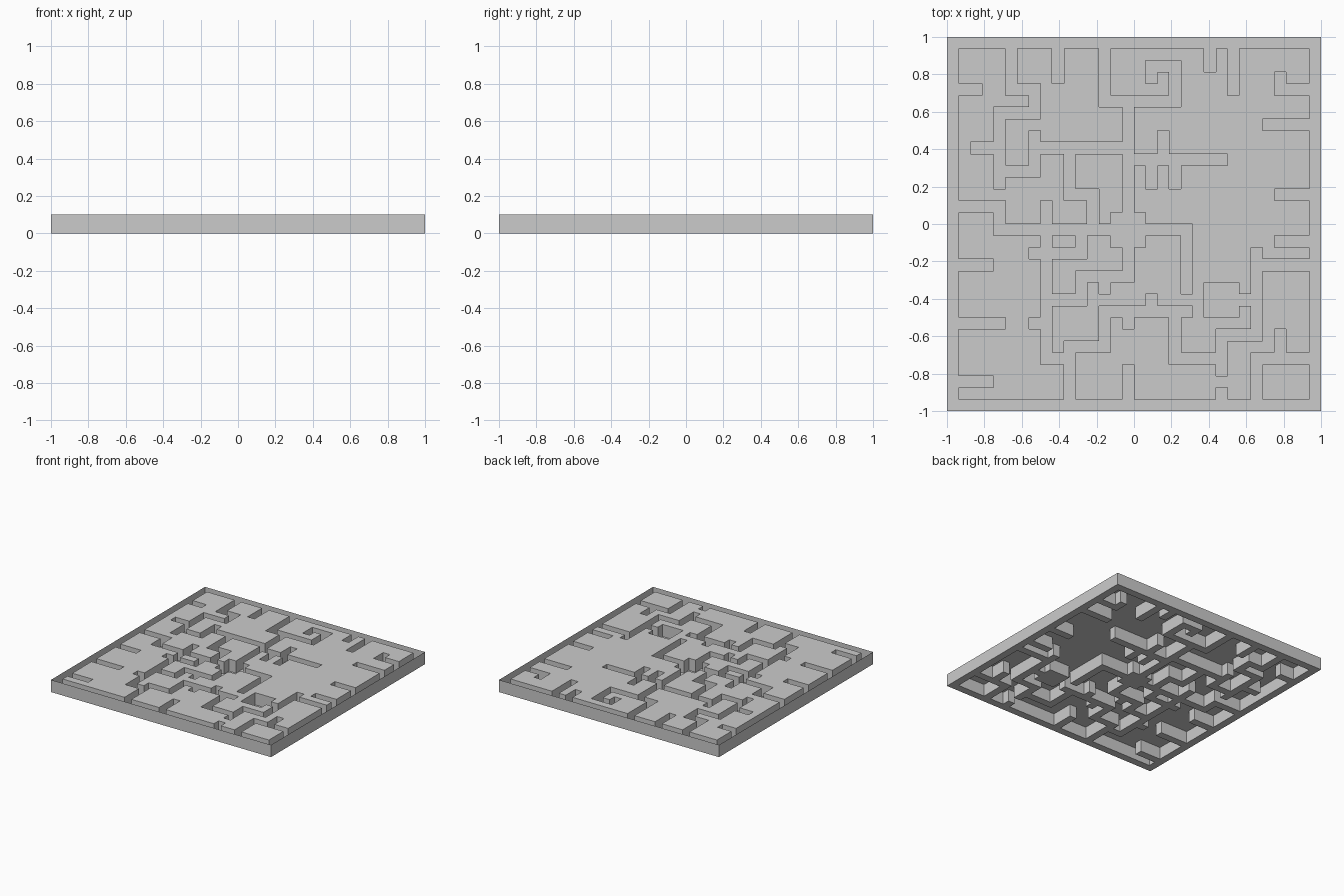
import bpy, bmesh

if "Cube" in bpy.data.objects:
    bpy.data.objects.remove(bpy.data.objects["Cube"])

N = 32            # cells per side
S = 2.0 / N       # cell size
H = 0.1           # block height above the corridor floor

# Winding corridors, as (column, row) corner cells counted from the back left
west = [
    [(5, 0), (5, 4), (7, 4), (7, 6), (4, 6), (4, 12)],
    [(4, 11), (7, 11), (7, 8)],
    [(7, 9), (15, 9)],
    [(10, 9), (10, 13), (12, 13), (12, 16)],
    [(0, 14), (4, 14), (4, 16), (20, 16), (20, 21)],
    [(15, 16), (15, 20), (11, 20), (11, 22), (8, 22)],
    [(7, 18), (11, 18), (11, 16)],
    [(8, 14), (8, 27), (10, 27), (10, 31)],
]
east = [
    [(13, 0), (13, 5), (19, 5), (19, 2), (17, 2), (17, 3)],
    [(15, 5), (15, 16)],
    [(15, 10), (23, 10)],
    [(10, 27), (10, 26), (13, 26), (13, 23), (20, 23)],
    [(19, 23), (19, 27), (23, 27), (23, 25), (26, 25), (26, 18)],
    [(26, 19), (31, 19)],
    [(31, 27), (26, 27), (26, 31)],
    [(31, 4), (28, 4), (28, 3)],
    [(22, 22), (26, 22)],
]
# Dead ends: short spurs, first from the outer ring, then inside
spurs = [
    [(9, 0), (9, 3)], [(22, 0), (22, 2)], [(24, 0), (24, 4)],
    [(31, 7), (27, 7)], [(31, 13), (28, 13)], [(31, 17), (28, 17)],
    [(15, 31), (15, 28)], [(23, 31), (23, 30)],
    [(0, 4), (2, 4)], [(0, 19), (3, 19)], [(0, 24), (4, 24)], [(0, 29), (3, 29)],
    [(2, 9), (4, 9)], [(18, 8), (18, 10)], [(17, 10), (17, 12)], [(19, 10), (19, 12)],
    [(13, 20), (13, 21)], [(7, 24), (8, 24)], [(17, 22), (17, 23)],
    [(15, 23), (15, 24)], [(23, 27), (23, 28)], [(28, 25), (28, 27)],
]
ring = [[(0, 0), (31, 0), (31, 31), (0, 31), (0, 0)]]
rooms = [(14, 15), (22, 21)]    # two 3 x 3 rooms

# Carve the corridors into a set of low cells
low = set()


def carve(a, b):
    for i in range(min(a[0], b[0]), max(a[0], b[0]) + 1):
        for j in range(min(a[1], b[1]), max(a[1], b[1]) + 1):
            low.add((i, j))


for path in ring + west + east + spurs:
    for a, b in zip(path, path[1:]):
        carve(a, b)
for i, j in rooms:
    carve((i, j), (i + 2, j + 2))

bm = bmesh.new()
cache = {}


def vert(i, j, z):
    key = (i, j, z)
    if key not in cache:
        cache[key] = bm.verts.new((-1 + i * S, 1 - j * S, z))
    return cache[key]


def height(i, j):
    inside = 0 <= i < N and 0 <= j < N
    return 0.0 if inside and (i, j) in low else H


def wall(a, b, za, zb):
    # vertical face between two neighbouring cells of different height
    if za != zb:
        q = [vert(*a, za), vert(*b, za), vert(*b, zb), vert(*a, zb)]
        bm.faces.new(q)


# Corridor floor, block tops, and the steps between them (rim included)
for i in range(N + 1):
    for j in range(N + 1):
        z = height(i, j)
        if i < N and j < N:
            bm.faces.new([vert(i, j, z), vert(i, j + 1, z),
                          vert(i + 1, j + 1, z), vert(i + 1, j, z)])
        if j < N:
            wall((i, j), (i, j + 1), height(i - 1, j), z)
        if i < N:
            wall((i + 1, j), (i, j), height(i, j - 1), z)

mesh = bpy.data.meshes.new("maze_board")
bm.to_mesh(mesh)
bm.free()

grey = bpy.data.materials.new("light_grey")
grey.diffuse_color = (0.6, 0.6, 0.6, 1)
grey.use_nodes = True
grey.node_tree.nodes["Principled BSDF"].inputs["Base Color"].default_value = grey.diffuse_color
mesh.materials.append(grey)
board = bpy.data.objects.new("maze_board", mesh)
bpy.context.collection.objects.link(board)
